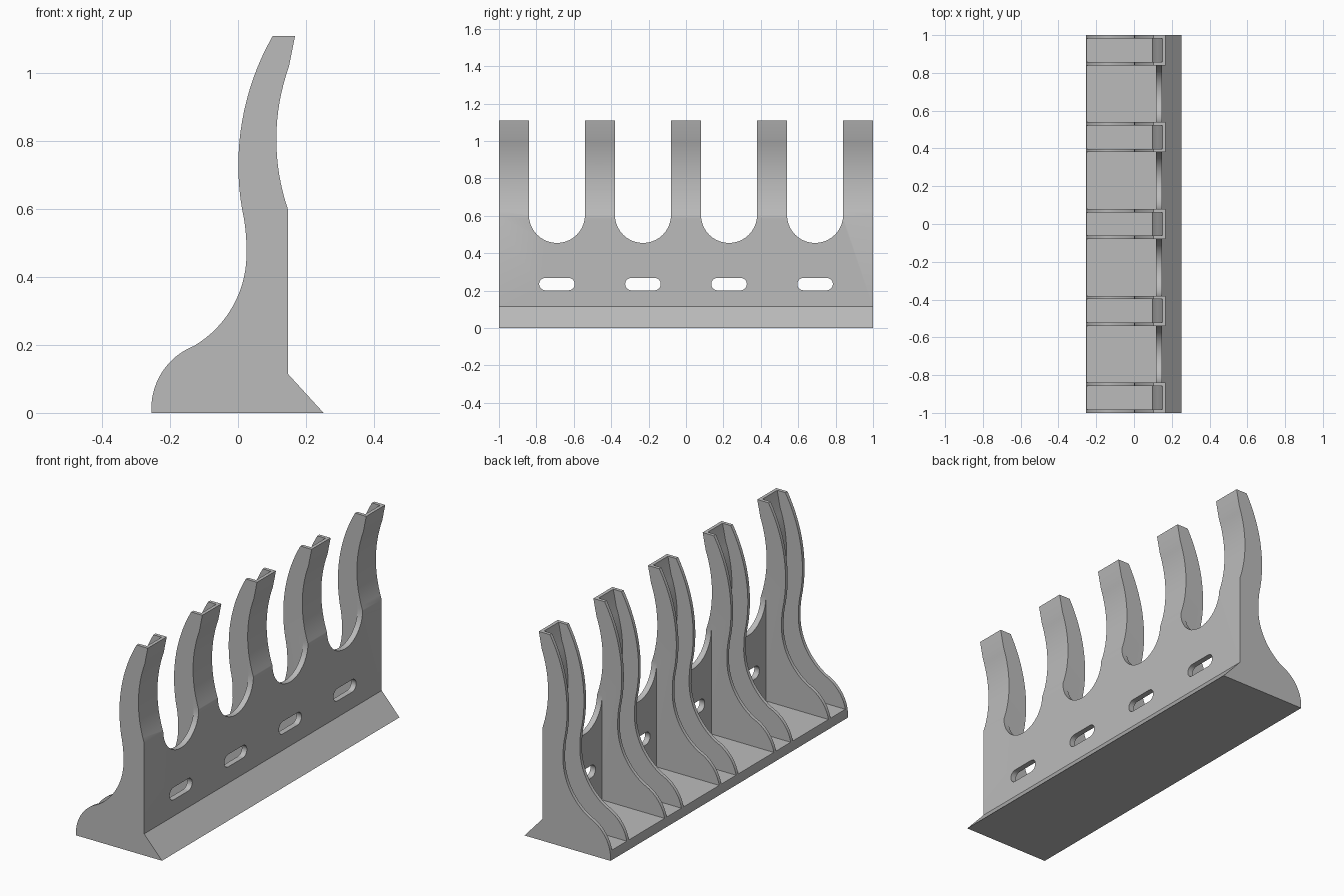
import bpy, bmesh, math
from mathutils import Vector

if "Cube" in bpy.data.objects:
    bpy.data.objects.remove(bpy.data.objects["Cube"], do_unlink=True)

PITCH, RIB_HALF, WALL, FLOOR = 0.46, 0.08, 0.018, 0.05
GAP_HALF = PITCH / 2 - RIB_HALF
RIBS = [PITCH * i for i in range(-2, 3)]
GAPS = [PITCH * (i + 0.5) for i in range(-2, 2)]

grey = bpy.data.materials.new("plain grey")
grey.use_nodes = True
GREY = (0.5, 0.5, 0.5, 1)
grey.diffuse_color = GREY
grey.node_tree.nodes["Principled BSDF"].inputs["Base Color"].default_value = GREY


def arc(p, q, r, n=16):
    """Points of the circular arc that starts at p, passes q and ends at r."""
    (ax, ay), (bx, by), (cx, cy) = p, q, r
    d = 2 * (ax * (by - cy) + bx * (cy - ay) + cx * (ay - by))
    sa, sb, sc = ax * ax + ay * ay, bx * bx + by * by, cx * cx + cy * cy
    u = (sa * (by - cy) + sb * (cy - ay) + sc * (ay - by)) / d
    v = (sa * (cx - bx) + sb * (ax - cx) + sc * (bx - ax)) / d
    rad = math.hypot(ax - u, ay - v)
    a0 = math.atan2(ay - v, ax - u)
    sweep = (math.atan2(cy - v, cx - u) - a0 + math.pi) % (2 * math.pi) - math.pi
    return [(u + rad * math.cos(a0 + sweep * i / n),
             v + rad * math.sin(a0 + sweep * i / n)) for i in range(n + 1)]


def half_round(cy, cz, r, start, n=20):
    return [(cy + r * math.cos(start + math.pi * i / n),
             cz + r * math.sin(start + math.pi * i / n)) for i in range(n + 1)]


def prism(name, outline, axis, lo, hi):
    """Extrude an (x, z) outline along y, or a (y, z) outline along x."""
    bm = bmesh.new()
    place = (lambda a, b: (a, lo, b)) if axis == "y" else (lambda a, b: (lo, a, b))
    face = bm.faces.new([bm.verts.new(place(a, b)) for a, b in outline])
    new = bmesh.ops.extrude_face_region(bm, geom=[face])["geom"]
    shift = Vector((0, hi - lo, 0) if axis == "y" else (hi - lo, 0, 0))
    bmesh.ops.translate(bm, vec=shift,
                        verts=[g for g in new if isinstance(g, bmesh.types.BMVert)])
    bmesh.ops.recalc_face_normals(bm, faces=bm.faces)
    mesh = bpy.data.meshes.new(name)
    bm.to_mesh(mesh)
    bm.free()
    mesh.materials.append(grey)
    obj = bpy.data.objects.new(name, mesh)
    bpy.context.collection.objects.link(obj)
    return obj


def cut(body, cutter):
    mod = body.modifiers.new("cut", "BOOLEAN")
    mod.operation, mod.solver, mod.object = "DIFFERENCE", "EXACT", cutter
    cutter.hide_render = True
    bpy.context.view_layer.objects.active = body
    bpy.ops.object.modifier_apply(modifier=mod.name)
    bpy.data.objects.remove(cutter, do_unlink=True)


# Side profile: rounded foot, S-curved front, curved back and wedge
front = (arc((-0.255, 0), (-0.2, 0.15), (-0.13, 0.197))
         + arc((-0.13, 0.197), (0, 0.345), (0.025, 0.48))[1:]
         + arc((0.025, 0.48), (0.022, 0.54), (0.012, 0.6), 6)[1:]
         + arc((0.012, 0.6), (0.001, 0.73), (0.102, 1.11))[1:])
back = arc((0.147, 0.6), (0.113, 0.815), (0.15, 1.02))
wedge = [(0.147, 0.115), (0.252, 0)]
body = prism("comb_rack", front + [(0.168, 1.11)] + back[::-1] + wedge, "y", -1, 1)

# Hollow channel in each rib, leaving two side walls, a back wall and a floor
inner = [(x - WALL, z) for x, z in back]
channel = ([(-0.5, FLOOR), (0.147 - WALL, FLOOR)] + inner
           + [(0.15, 1.11), (0.168, 1.2), (-0.5, 1.2)])
for y in RIBS:
    h = RIB_HALF - WALL
    cut(body, prism("channel_cutter", channel, "y", y - h, y + h))

# Between ribs: open pocket, U-shaped notch and rounded slot in the back plate
for y in GAPS:
    pocket = [(-0.5, FLOOR), (0.117, FLOOR), (0.117, 1.3), (-0.5, 1.3)]
    cut(body, prism("pocket_cutter", pocket, "y", y - GAP_HALF, y + GAP_HALF))
    notch = (half_round(y, 0.605, GAP_HALF, math.pi)
             + [(y + GAP_HALF, 1.3), (y - GAP_HALF, 1.3)])
    cut(body, prism("notch_cutter", notch, "x", -0.5, 0.5))
    slot = (half_round(y + 0.062, 0.235, 0.033, -math.pi / 2)
            + half_round(y - 0.062, 0.235, 0.033, math.pi / 2))
    cut(body, prism("slot_cutter", slot, "x", 0.05, 0.5))

bpy.ops.object.select_all(action="DESELECT")
body.select_set(True)
bpy.context.view_layer.objects.active = body
bpy.ops.object.shade_smooth_by_angle(angle=math.radians(25))
